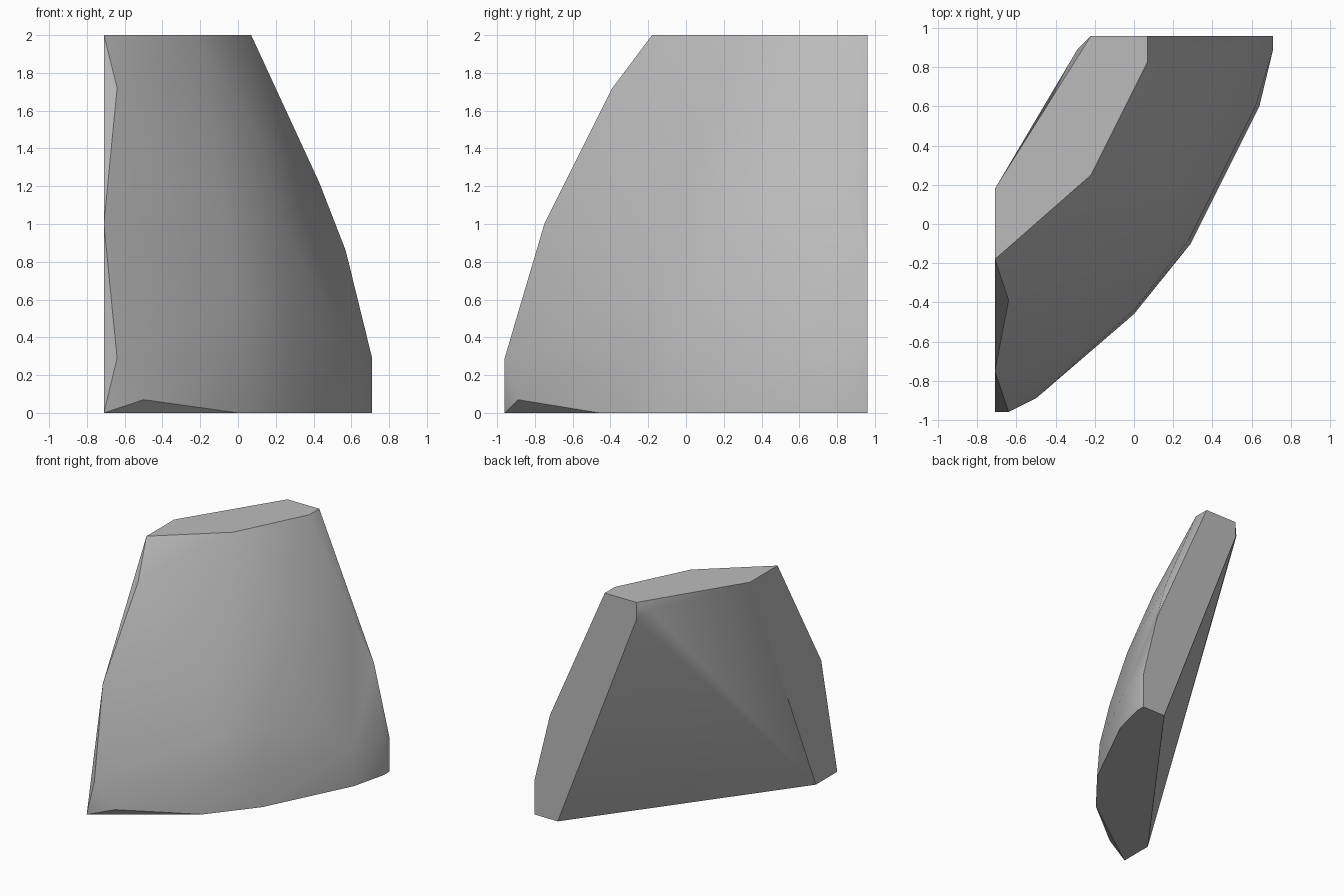
import bpy, bmesh, math

if "Cube" in bpy.data.objects:
    bpy.data.objects.remove(bpy.data.objects["Cube"])

# Cross-section corners per height: curved outer (front right) side of the slab
LAYERS = {
    0.0: [(-0.71, -0.96), (0, -0.46), (0.29, -0.1), (0.64, 0.6), (0.71, 0.89)],
    0.29: [(-0.64, -0.96), (0, -0.44), (0.28, -0.08), (0.62, 0.6), (0.71, 0.89), (0.71, 0.96)],
    0.6: [(0, -0.35), (0.27, 0.03)],
    1.0: [(-0.71, -0.75), (-0.04, -0.21), (0.23, 0.19)],
    1.5: [(-0.11, 0.0), (0.1, 0.35)],
    2.0: [(-0.71, -0.18), (-0.22, 0.25), (0.07, 0.83), (0.07, 0.96)],
}
# Flat inner side, chipped corners and end faces
CHIPS = [
    (-0.5, -0.89, 0.07), (-0.64, -0.39, 1.72), (0.43, 0.89, 1.22), (0.57, 0.96, 0.86),
    (0.71, 0.96, 0), (0.5, 0.96, 0), (-0.71, -0.68, 0),
    (-0.71, 0.18, 2), (-0.22, 0.96, 2), (-0.22, 0.96, 1.86), (-0.29, 0.89, 1.93),
]

# Stone slab as the hull of its corners
bm = bmesh.new()
for z, ring in LAYERS.items():
    for x, y in ring:
        bm.verts.new((x, y, z))
for p in CHIPS:
    bm.verts.new(p)
hull = bmesh.ops.convex_hull(bm, input=bm.verts[:])
loose = [v for v in bm.verts if not v.link_faces]
bmesh.ops.delete(bm, geom=loose, context='VERTS')
bmesh.ops.dissolve_limit(bm, angle_limit=math.radians(0.5), verts=bm.verts[:], edges=bm.edges[:])
bmesh.ops.recalc_face_normals(bm, faces=bm.faces[:])

mesh = bpy.data.meshes.new("stone_slab")
bm.to_mesh(mesh)
bm.free()
slab = bpy.data.objects.new("stone_slab", mesh)
bpy.context.collection.objects.link(slab)

# Plain grey stone
mat = bpy.data.materials.new("stone grey")
mat.diffuse_color = (0.5, 0.5, 0.5, 1)
mat.use_nodes = True
mat.node_tree.nodes["Principled BSDF"].inputs["Base Color"].default_value = mat.diffuse_color
mesh.materials.append(mat)

bpy.context.view_layer.objects.active = slab
slab.select_set(True)
bpy.ops.object.shade_smooth_by_angle(angle=math.radians(30))
